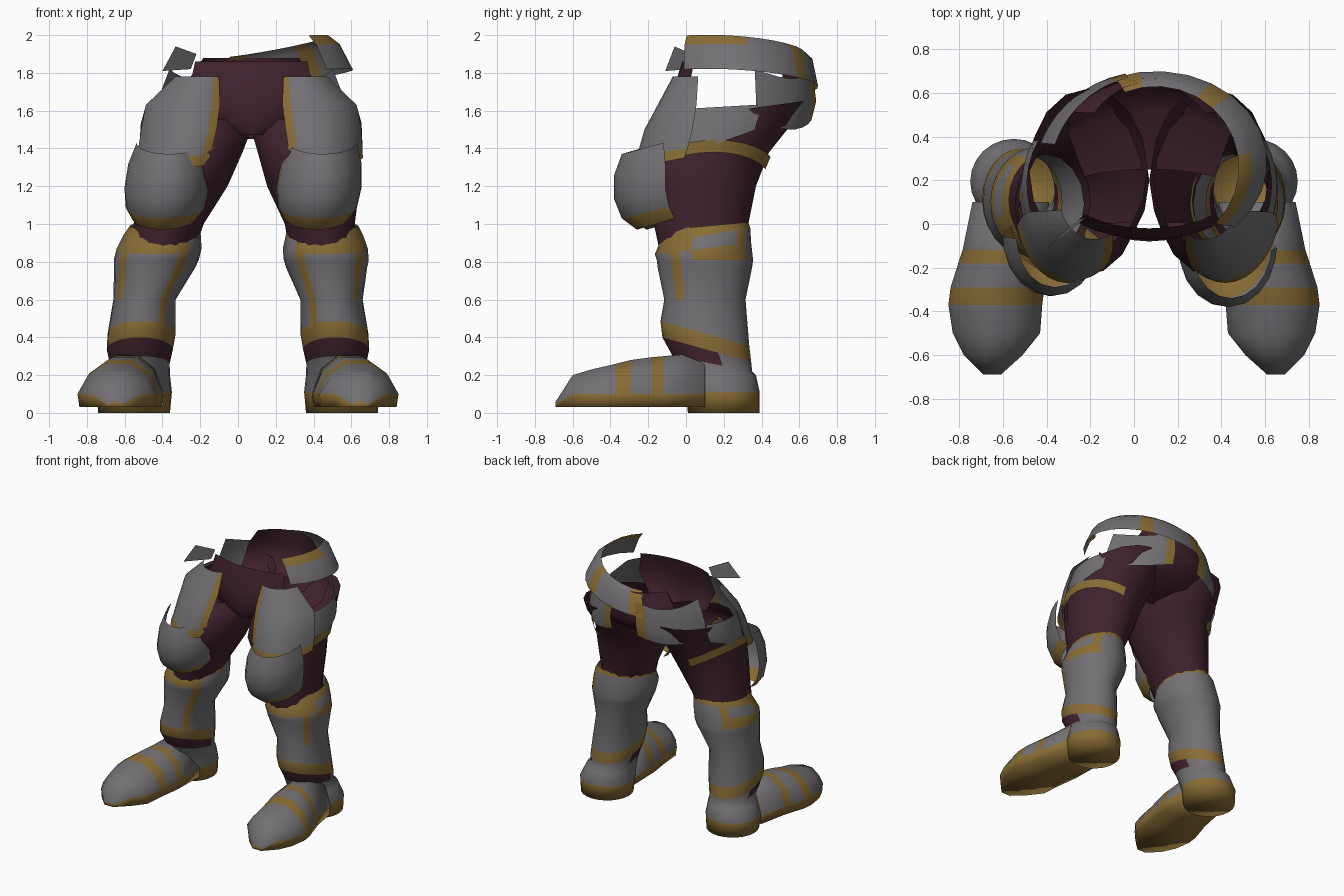
import bpy, bmesh, math

cube = bpy.data.objects.get("Cube")
if cube:
    bpy.data.objects.remove(cube, do_unlink=True)


def material(name, rgb):
    mat = bpy.data.materials.new(name)
    mat.use_nodes = True
    color = (*rgb, 1)
    mat.diffuse_color = color
    mat.node_tree.nodes["Principled BSDF"].inputs["Base Color"].default_value = color
    return mat


ARMOR, TRIM, CLOTH = 0, 1, 2
MATERIALS = [
    material("grey armor", (.17, .163, .172)),
    material("gold trim", (.25, .15, .035)),
    material("maroon cloth", (.052, .016, .027)),
]


def skin(name, rows, paint, closed=False, caps="", flip=False):
    """Join rows of points with quads; paint(row, column, centre) picks the colour."""
    bm = bmesh.new()
    grid = [[bm.verts.new(p) for p in row] for row in rows]
    count = len(grid[0])
    for i in range(len(grid) - 1):
        for j in range(count if closed else count - 1):
            k = (j + 1) % count
            quad = [grid[i][j], grid[i][k], grid[i + 1][k], grid[i + 1][j]]
            face = bm.faces.new(quad[::-1] if flip else quad)
            face.material_index = paint(i, j, face.calc_center_median())
    if "start" in caps:
        bm.faces.new(grid[0]).material_index = TRIM
    if "end" in caps:
        bm.faces.new(grid[-1]).material_index = TRIM
    if caps:
        bmesh.ops.recalc_face_normals(bm, faces=bm.faces)
    mesh = bpy.data.meshes.new(name)
    bm.to_mesh(mesh)
    bm.free()
    for mat in MATERIALS:
        mesh.materials.append(mat)
    obj = bpy.data.objects.new(name, mesh)
    bpy.context.collection.objects.link(obj)
    bpy.ops.object.select_all(action="DESELECT")
    obj.select_set(True)
    bpy.context.view_layer.objects.active = obj
    bpy.ops.object.shade_smooth_by_angle(angle=math.radians(100))
    return obj


def place(side, x, y, z):
    """Mirror to a side and lean the upper part slightly to the left."""
    lean = .07 * min(1, max(0, (z - .6) / .85))
    return side * x + lean, y, z


def shell(name, rings, paint, side=1, arc=(0, 360), n=12, edge=0, lift=0, caps=""):
    """Elliptical rings (x, y, z, rx, ry, optional tilt), closed or as an arc."""
    start, end = arc
    closed = end - start == 360
    if closed:
        steps = [j / n for j in range(n)]
    else:
        steps = [j / n for j in range(n + 1)]
        if edge:
            steps = [0] + [edge + t * (1 - 2 * edge) for t in steps] + [1]
    rows = []
    for cx, cy, cz, rx, ry, *tilt in rings:
        row = []
        for t in steps:
            a = math.radians(start + t * (end - start))
            z = cz + lift * math.sin(math.pi * t) + (tilt[0] if tilt else 0) * math.sin(a)
            row.append(place(side, cx + rx * math.cos(a), cy + ry * math.sin(a), z))
        rows.append(row)
    return skin(name, rows, paint, closed, caps, side < 0)


def solid(color):
    return lambda row, col, c: color


def bordered(cols, gold_rows=()):
    """Gold on the listed columns and rows, grey elsewhere."""
    return lambda row, col, c: TRIM if col in cols or row in gold_rows else ARMOR


def boot_paint(row, col, c):
    if row in (0, 4, 10):
        return TRIM
    if row == 3:
        return CLOTH if c.y < .16 else ARMOR
    if row in (5, 6, 7, 8, 9) and (col == 15 or col == 21 and row > 5):
        return TRIM
    if row == 9 and (15 <= col <= 22 or col == 3):
        return TRIM
    if row == 8 and col in (0, 1, 2, 3, 23):
        return TRIM
    return ARMOR


def foot_paint(row, col, c):
    return TRIM if col in (0, 6, 7) or row in (1, 3) else ARMOR


BOOT = [
    (.55, .2, 0, .19, .19), (.55, .195, .11, .2, .195),
    (.535, .17, .2, .175, .2), (.52, .14, .26, .158, .21, -.04),
    (.52, .11, .335, .175, .235, -.065), (.51, .1, .42, .18, .235, -.065),
    (.495, .1, .6, .165, .215), (.455, .1, .77, .215, .25),
    (.45, .1, .81, .225, .255), (.44, .09, .87, .225, .255, .03),
    (.43, .1, .94, .205, .24, .04), (.42, .11, .99, .185, .22, .02),
]
FOOT = [  # y, centre x, half width, height
    (.1, .565, .175, .29), (-.12, .59, .195, .27), (-.18, .6, .205, .265),
    (-.29, .625, .215, .25), (-.37, .635, .215, .23), (-.5, .63, .2, .2),
    (-.6, .645, .135, .17), (-.69, .65, .04, .03),
]
THIGH = [
    (.43, .09, .86, .18, .23), (.4, .08, 1, .185, .25), (.35, .09, 1.2, .245, .28),
    (.305, .1, 1.38, .265, .34), (.28, .2, 1.5, .28, .36, .03),
    (.28, .25, 1.6, .27, .37, .05),
]
THIGH_PLATE = [
    (.36, .1, 1.37, .25, .37, .07), (.34, .12, 1.42, .265, .38, .06), (.32, .14, 1.5, .275, .36),
    (.3, .14, 1.63, .27, .29), (.25, .12, 1.78, .16, .19),
]
HIP_PLATE = [
    (.31, .15, 1.42, .28, .365, .13), (.3, .17, 1.53, .285, .365, .07),
    (.29, .18, 1.62, .27, .34, .02),
]

for side, label in ((1, "left"), (-1, "right")):
    # Boot shaft and forefoot
    shell(label + "_boot", BOOT, boot_paint, side, n=24, caps="start")
    rows = []
    for y, cx, w, h in FOOT:
        band = min(.07, h / 2)
        profile = [(-.95, 0), (-1, band), (-.75, .72 * h), (-.3, h),
                   (.3, h), (.75, .72 * h), (1, band), (.95, 0)]
        rows.append([place(side, cx + w * u, y, .03 + v) for u, v in profile])
    skin(label + "_foot", rows, foot_paint, True, "start end")

    # Cloth leg with its gold band
    shell(label + "_trouser_leg", THIGH, solid(CLOTH), side, n=16)
    shell(label + "_thigh_band", [(.325, .1, 1.29, .268, .33), (.32, .11, 1.355, .272, .348)],
          solid(TRIM), side, (300, 436), 10, lift=.09)

    # Thigh, hip, knee and seat plates
    shell(label + "_thigh_plate", THIGH_PLATE, bordered([0], [0]), side, (240, 343), 8, edge=.1)
    shell(label + "_hip_plate", HIP_PLATE, solid(ARMOR), side, (332, 396), 6)
    kx, ky = (.38, -.1) if side > 0 else (.425, -.05)
    knee = [(kx, ky + .05, 1.03, .17, .21), (kx, ky + .02, 1.09, .21, .26),
            (kx, ky, 1.19, .225, .28), (kx, ky, 1.32, .215, .28), (kx, ky - .01, 1.43, .18, .23)]
    shell(label + "_knee_plate", knee, bordered([0], [0]), side, (185, 358), 8, edge=.06, lift=-.06)
    seat = [(0, .2, 1.55, .53, .475), (0, .2, 1.65, .53, .5), (0, .2, 1.82, .46, .48)]
    shell(label + "_seat_plate", seat, bordered([6]), side, (20, 78), 5, edge=.14, lift=-.05)

# Pelvis cloth, open at the hips
shell("pelvis_back", [(0, .15, 1.45, .4, .1), (0, .19, 1.51, .5, .33), (0, .2, 1.64, .5, .475),
                      (0, .2, 1.76, .45, .465), (0, .22, 1.88, .34, .43)],
      solid(CLOTH), arc=(42, 138), n=10)
shell("pelvis_front", [(0, .15, 1.47, .1, .2), (0, .2, 1.54, .36, .28), (0, .2, 1.7, .47, .27),
                       (0, .2, 1.86, .42, .22)],
      solid(CLOTH), arc=(225, 315), n=8)

# Belt around the left hip and a loose shard on the right
shell("belt", [(.03, .28, 1.77, .51, .42, -.07), (.03, .27, 1.905, .44, .4, -.06),
               (.03, .26, 1.95, .38, .37, -.07)],
      lambda row, col, c: TRIM if (row == 1 and col < 4) or col in (7, 11) else ARMOR,
      arc=(316, 472), n=12, lift=.06)
skin("hip_shard", [[(-.4, -.11, 1.81), (-.25, .02, 1.82)], [(-.33, -.06, 1.94), (-.22, .03, 1.9)]],
     solid(ARMOR))
